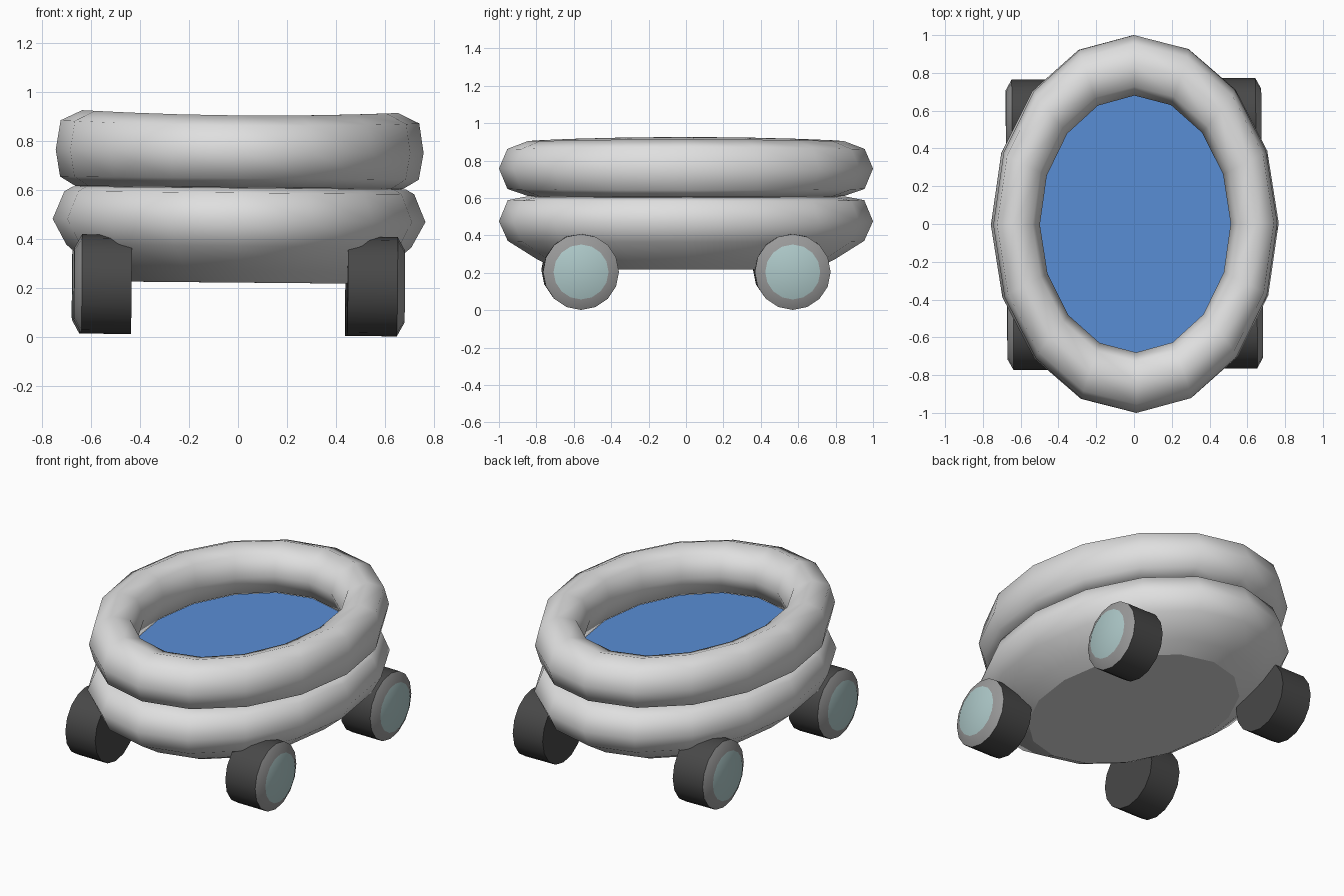
import bpy, bmesh, math
from mathutils import Matrix

if "Cube" in bpy.data.objects:
    bpy.data.objects.remove(bpy.data.objects["Cube"])

SIDES = 16


def material(name, rgb):
    m = bpy.data.materials.new(name)
    m.diffuse_color = (*rgb, 1)
    m.use_nodes = True
    m.node_tree.nodes["Principled BSDF"].inputs["Base Color"].default_value = m.diffuse_color
    return m


GREY = material("light grey", (0.74, 0.74, 0.74))
BLUE = material("blue", (0.10, 0.27, 0.67))
DARK = material("dark rubber", (0.065, 0.065, 0.065))
RIM = material("mid grey", (0.32, 0.32, 0.32))
TEAL = material("pale teal", (0.42, 0.58, 0.58))

# the whole model leans and turns by a hair
LEAN = Matrix.Rotation(0.007, 4, 'Z') @ Matrix.Rotation(0.009, 4, 'Y')


def finish(name, bm, mats):
    bmesh.ops.recalc_face_normals(bm, faces=bm.faces)
    bm.transform(LEAN)
    me = bpy.data.meshes.new(name)
    bm.to_mesh(me)
    bm.free()
    for m in mats:
        me.materials.append(m)
    ob = bpy.data.objects.new(name, me)
    bpy.context.collection.objects.link(ob)
    return ob


def oval(name, rows, mat, closed=False, bow=0.0, smooth=True):
    """Skin oval rings given as (x radius, y radius, z); bow lifts the sides."""
    bm = bmesh.new()
    rings = []
    for rx, ry, z in rows:
        ring = []
        for i in range(SIDES):
            a = 2 * math.pi * i / SIDES
            ring.append(bm.verts.new((rx * math.cos(a), ry * math.sin(a),
                                      z + bow * math.cos(a) ** 2 * (z > 0.8))))
        rings.append(ring)
    pairs = list(zip(rings, rings[1:]))
    if closed:
        pairs.append((rings[-1], rings[0]))
    for r, s in pairs:
        for i in range(SIDES):
            j = (i + 1) % SIDES
            bm.faces.new((r[i], r[j], s[j], s[i])).smooth = smooth
    if len(rows) == 1:
        bm.faces.new(rings[0])
    return finish(name, bm, [mat])


# upper tube
oval("upper_ring", [(0.505, 0.68, 0.758), (0.545, 0.727, 0.868), (0.645, 0.845, 0.904),
                    (0.733, 0.955, 0.862), (0.752, 1.0, 0.757), (0.733, 0.955, 0.648),
                    (0.67, 0.845, 0.610), (0.545, 0.727, 0.640)],
     GREY, closed=True, bow=0.016)

# lower hull, narrowing to the flat underside
oval("lower_hull", [(0.56, 0.74, 0.612), (0.68, 0.85, 0.608), (0.715, 0.953, 0.588),
                    (0.762, 1.0, 0.475), (0.705, 0.953, 0.37), (0.585, 0.79, 0.268),
                    (0.51, 0.69, 0.221)], GREY)
underside = oval("underside", [(0.51, 0.69, 0.221)], GREY)
for v in underside.data.polygons:
    if v.normal.z > 0:
        v.flip()

# blue floor inside the ring
floor = oval("floor", [(0.545, 0.727, 0.638)], BLUE)
for p in floor.data.polygons:
    if p.normal.z < 0:
        p.flip()


# wheels: tread, chamfered rim, flat hub disc
def wheel(name, sx, y):
    bm = bmesh.new()
    rings = []
    for x, r in ((0.442, 0.203), (0.645, 0.203), (0.676, 0.147)):
        rings.append([bm.verts.new((sx * x, y + r * math.cos(a), 0.21 + r * math.sin(a)))
                      for a in (2 * math.pi * i / SIDES for i in range(SIDES))])
    bm.faces.new(rings[0])
    bm.faces.new(rings[2]).material_index = 2
    for k in (0, 1):
        for i in range(SIDES):
            j = (i + 1) % SIDES
            f = bm.faces.new((rings[k][i], rings[k][j], rings[k + 1][j], rings[k + 1][i]))
            f.material_index = k
            f.smooth = True
    ob = finish(name, bm, [DARK, RIM, TEAL])
    bpy.ops.object.select_all(action='DESELECT')
    ob.select_set(True)
    bpy.context.view_layer.objects.active = ob
    bpy.ops.object.shade_smooth_by_angle(angle=math.radians(35))


for side, sx in (("left", -1), ("right", 1)):
    for end, y in (("front", -0.566), ("back", 0.566)):
        wheel(f"{end}_{side}_wheel", sx, y)
